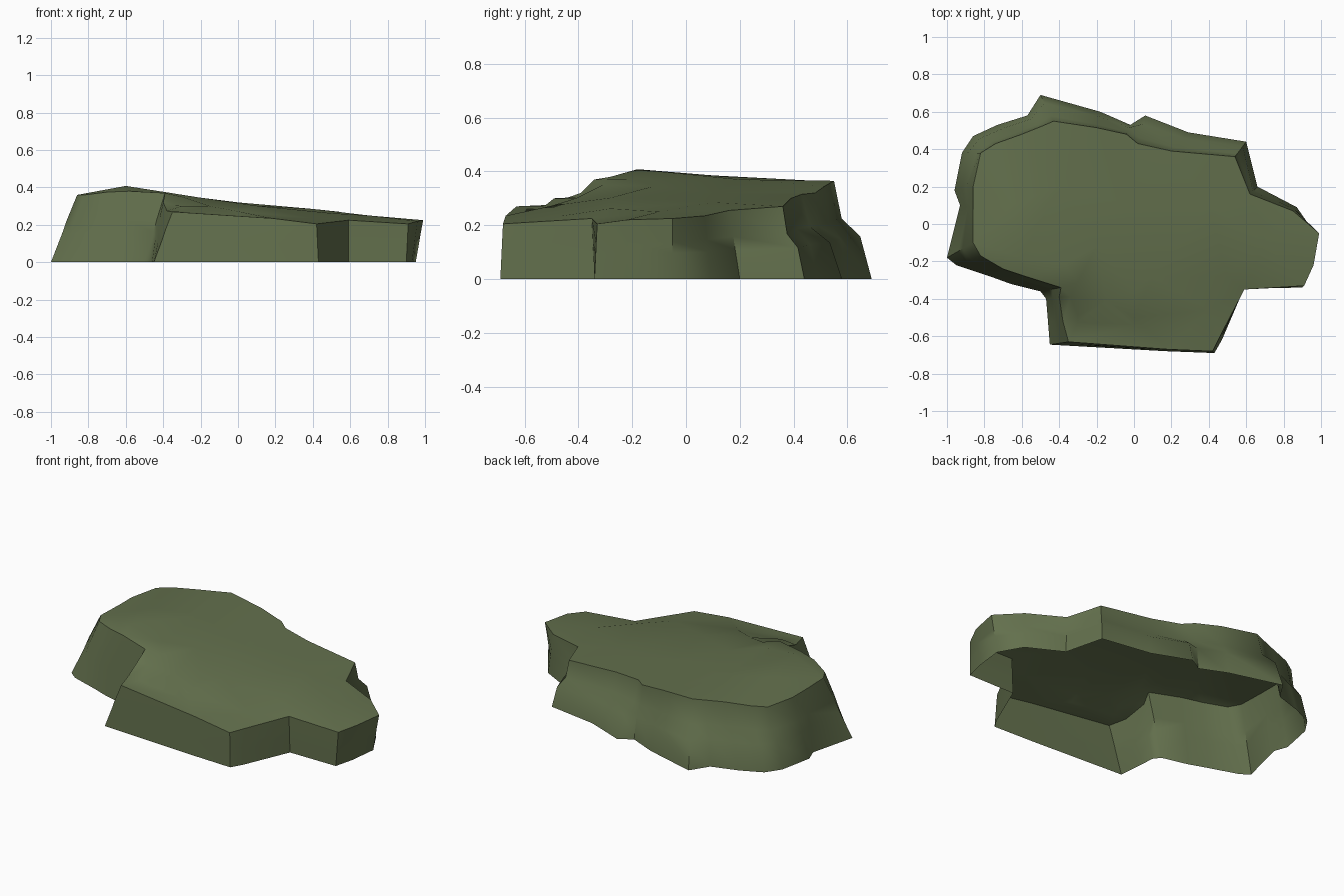
import bpy, bmesh, math
from mathutils import Vector
from mathutils.geometry import delaunay_2d_cdt

# Rock outline, clockwise from the right tip: base x, y, then rim x, y, z
OUTLINE = [
    (.95, -.05, .99, -.05, .225), (.93, -.22, .96, -.22, .22), (.90, -.34, .91, -.33, .205),
    (.59, -.34, .59, -.35, .225), (.47, -.62, .46, -.60, .21), (.43, -.69, .42, -.68, .205),
    (.17, -.68, .18, -.67, .235), (-.45, -.645, -.35, -.63, .27), (-.46, -.52, -.38, -.52, .275),
    (-.47, -.40, -.40, -.39, .32), (-.50, -.36, -.39, -.34, .37), (-.66, -.32, -.58, -.28, .38),
    (-.77, -.28, -.70, -.24, .375), (-.95, -.22, -.82, -.17, .36), (-1, -.18, -.86, -.10, .36),
    (-.93, .10, -.86, .08, .355), (-.96, .18, -.86, .20, .355), (-.92, .38, -.82, .38, .355),
    (-.86, .47, -.74, .43, .36), (-.73, .53, -.60, .48, .365), (-.57, .58, -.50, .52, .365),
    (-.50, .69, -.43, .55, .365), (-.18, .60, -.20, .515, .345), (-.02, .53, -.04, .48, .32),
    (.06, .58, .02, .43, .315), (.29, .49, .20, .39, .30), (.60, .44, .54, .36, .27),
    (.66, .20, .62, .16, .255), (.87, .09, .85, .07, .235)]

# Points on the top: front steps, ridge, sloping plateau
TOP = [
    (-.30, -.525, .272), (-.30, -.49, .30), (0, -.54, .25), (0, -.50, .272), (.40, -.46, .235),
    (-.34, -.39, .305), (-.15, -.41, .30), (-.30, -.31, .35), (0, -.36, .295), (.10, -.28, .302),
    (.50, -.28, .262), (-.60, -.18, .408), (-.37, -.22, .372), (-.20, -.12, .345),
    (-.65, .10, .385), (-.40, .20, .37), (0, .10, .32), (.40, .10, .285), (.70, -.10, .25)]


def ring_point(row, out, up):
    """Point on the wall: out = share of base-to-rim run, up = share of height."""
    bx, by, tx, ty, tz = row
    return (bx + (tx - bx) * out, by + (ty - by) * out, tz * up)


stone = bpy.data.materials.new("mossy green stone")
stone.diffuse_color = (.125, .162, .074, 1)

bm = bmesh.new()

# Walls: the back carries a ledge part way up, the other sides are straight
rings = []
for level in range(4):
    ring = []
    for row in OUTLINE:
        back = row[1] > .3
        out, up = [(0, 0), (.3 if back else .43, .43),
                   (.8 if back else .6, .62), (1, 1)][level]
        ring.append(bm.verts.new(ring_point(row, out, up)))
    rings.append(ring)
n = len(OUTLINE)
for low, high in zip(rings, rings[1:]):
    for i in range(n):
        j = (i + 1) % n
        bm.faces.new((low[i], high[i], high[j], low[j]))

# Top: triangulated cap through the rim and the top points; underside stays open
cap = rings[-1] + [bm.verts.new(p) for p in TOP]
flat = [Vector((v.co.x, v.co.y)) for v in cap]
_, _, tris, origin, _, _ = delaunay_2d_cdt(
    flat, [], [list(range(n))[::-1]], 1, 1e-5)
for tri in tris:
    bm.faces.new([cap[origin[k][0]] for k in tri])

mesh = bpy.data.meshes.new("rock_slab")
bm.to_mesh(mesh)
bm.free()
mesh.materials.append(stone)
rock = bpy.data.objects.new("rock_slab", mesh)
bpy.context.collection.objects.link(rock)

# Soft weathered shading, sharp only on strong breaks
bpy.context.view_layer.objects.active = rock
rock.select_set(True)
bpy.ops.object.shade_smooth_by_angle(angle=math.radians(45))
